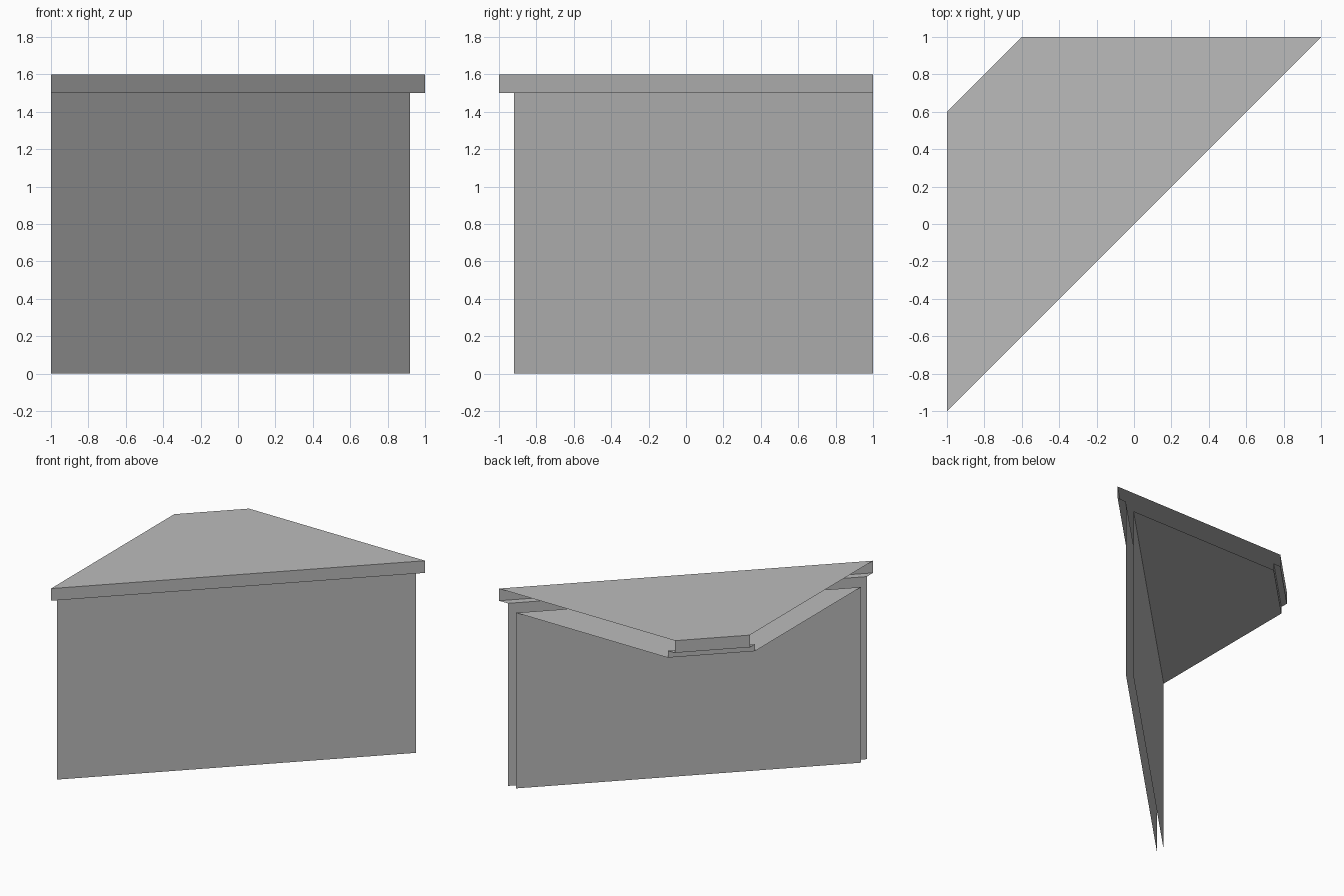
import bpy
import bmesh

cube = bpy.data.objects.get("Cube")
if cube:
    bpy.data.objects.remove(cube, do_unlink=True)

# Single plain grey
grey = bpy.data.materials.new("plain_grey")
grey.use_nodes = True
colour = (0.5, 0.5, 0.5, 1)
grey.diffuse_color = colour
grey.node_tree.nodes["Principled BSDF"].inputs["Base Color"].default_value = colour

# Section of the corner unit: (setback from the diagonal front edge, height)
TOP, UNDER, SHELF = 1.6, 1.5, 1.443
FRONT, INNER = 0.08, 0.156
REAR, SHELF_REAR = 1.6, 1.535
section = [
    (INNER, 0), (INNER, SHELF),                # back of the front board
    (SHELF_REAR, SHELF), (SHELF_REAR, UNDER),  # supporting shelf
    (REAR, UNDER), (REAR, TOP),                # cut-off rear corner
    (0, TOP), (0, UNDER),                      # worktop and its front edge
    (FRONT, UNDER), (FRONT, 0),                # face of the front board
]


def corner_shell(name, profile):
    """Sweep the section along the diagonal, mitred to the two wall planes.
    The sides against the walls and the foot of the board stay open."""
    bm = bmesh.new()
    rows = [(bm.verts.new((1 - s, 1, z)), bm.verts.new((-1, s - 1, z)))
            for s, z in profile]
    for (a, b), (c, d) in zip(rows, rows[1:]):
        bm.faces.new((a, b, d, c))
    mesh = bpy.data.meshes.new(name)
    bm.to_mesh(mesh)
    bm.free()
    mesh.materials.append(grey)
    obj = bpy.data.objects.new(name, mesh)
    bpy.context.collection.objects.link(obj)
    return obj


corner_shell("corner_counter", section)
